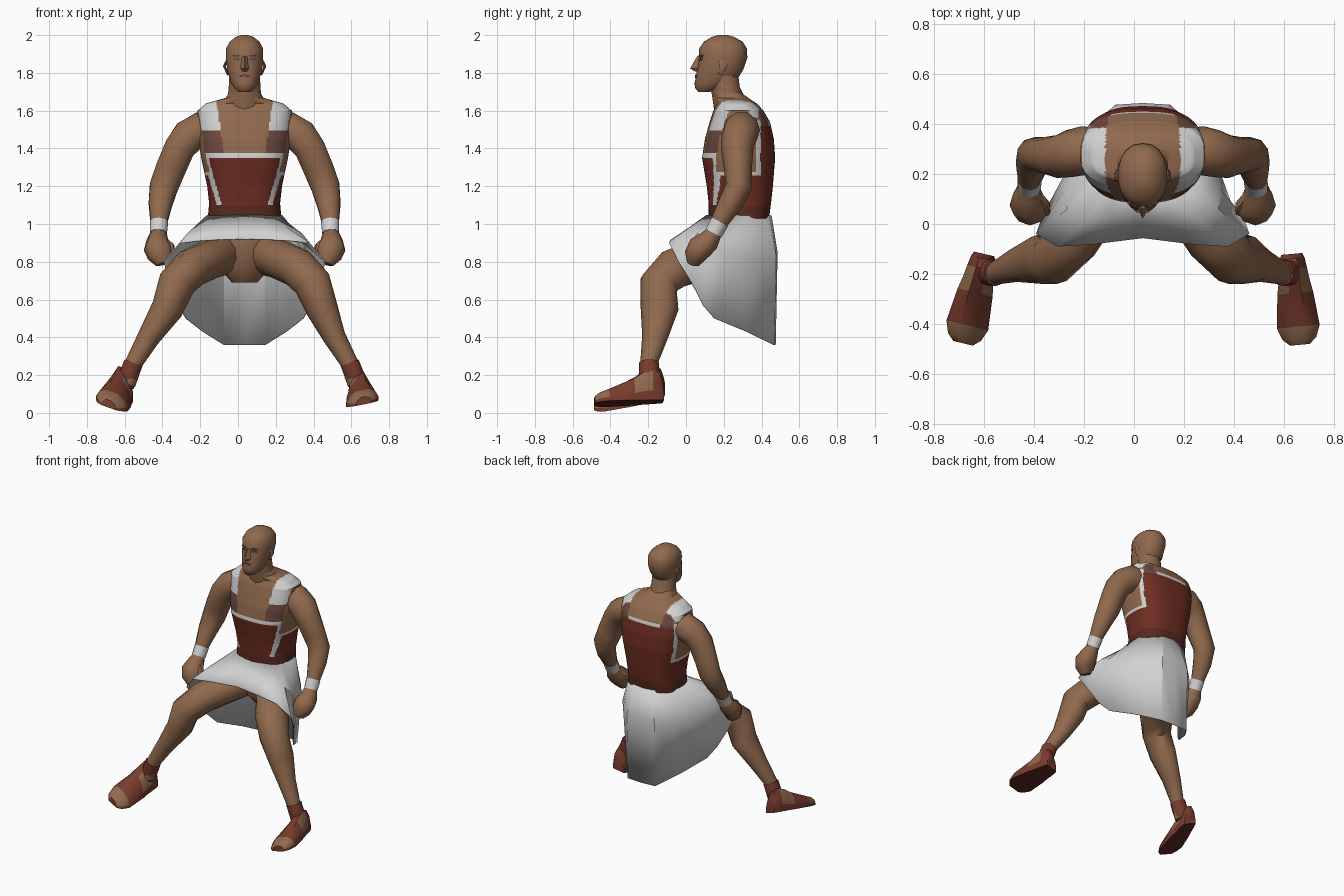
import bpy, bmesh, math
from mathutils import Vector

if "Cube" in bpy.data.objects:
    bpy.data.objects.remove(bpy.data.objects["Cube"])

XC = 0.035  # the figure's own centre line


def mat(name, r, g, b):
    m = bpy.data.materials.new(name)
    m.diffuse_color = (r, g, b, 1)
    m.use_nodes = True
    m.node_tree.nodes["Principled BSDF"].inputs["Base Color"].default_value = m.diffuse_color
    return m


SKIN = mat("skin", 0.28, 0.142, 0.075)
RED = mat("tunic red", 0.155, 0.027, 0.016)
BELT = mat("belt brown", 0.10, 0.022, 0.014)
WHITE = mat("white cloth", 0.64, 0.64, 0.64)
STRAP = mat("strap brown", 0.15, 0.065, 0.05)
SHOE = mat("shoe red", 0.19, 0.045, 0.027)
SOLE = mat("sole dark red", 0.09, 0.02, 0.015)
EYE = mat("eye grey", 0.12, 0.10, 0.13)
LIP = mat("lip", 0.28, 0.085, 0.05)


def loft(name, rings, mats, rule=None, cap=True, closed=True, angle=40):
    """Skin a list of point rings; rule(i, j, centre) picks the material slot."""
    bm = bmesh.new()
    rows = [[bm.verts.new(p) for p in r] for r in rings]
    n = len(rows[0])
    for i in range(len(rows) - 1):
        for j in range(n if closed else n - 1):
            k = (j + 1) % n
            f = bm.faces.new((rows[i][j], rows[i][k], rows[i + 1][k], rows[i + 1][j]))
            if rule:
                f.material_index = rule(i, j, f.calc_center_median())
    if cap:
        bm.faces.new(rows[0])
        bm.faces.new(rows[-1])
    bmesh.ops.recalc_face_normals(bm, faces=bm.faces)
    me = bpy.data.meshes.new(name)
    bm.to_mesh(me)
    bm.free()
    ob = bpy.data.objects.new(name, me)
    bpy.context.collection.objects.link(ob)
    for m in mats:
        me.materials.append(m)
    bpy.ops.object.select_all(action='DESELECT')
    ob.select_set(True)
    bpy.context.view_layer.objects.active = ob
    bpy.ops.object.shade_smooth_by_angle(angle=math.radians(angle))
    return ob


def stack(name, rows, mats, rule=None, n=16, power=1.0, sub=1):
    """Horizontal rings given as (z, half width, front y, back y)."""
    full = []
    for a, b in zip(rows, rows[1:]):
        for s in range(sub):
            full.append([u + (v - u) * s / sub for u, v in zip(a, b)])
    full.append(rows[-1])

    def sp(v):
        return math.copysign(abs(v) ** power, v)
    rings = []
    for z, w, y0, y1 in full:
        ring = []
        for k in range(n):
            t = 2 * math.pi * (k + .5) / n
            ring.append((XC + w * sp(math.cos(t)), (y0 + y1) / 2 + (y1 - y0) / 2 * sp(math.sin(t)), z))
        rings.append(ring)
    return loft(name, rings, mats, rule)


def tube(name, pts, m, s=1, n=10):
    """Limb along (dx, y, z, radius in y, radius in x); s mirrors it."""
    c = [Vector((XC + s * p[0], p[1], p[2])) for p in pts]
    rings = []
    for i, p in enumerate(pts):
        t = (c[min(i + 1, len(c) - 1)] - c[max(i - 1, 0)]).normalized()
        u = Vector((0, 1, 0))
        u = (u - t * t.dot(u)).normalized()
        v = t.cross(u)
        ra, rb = p[3], p[4] if len(p) > 4 else p[3]
        rings.append([c[i] + u * ra * math.cos(a) + v * rb * math.sin(a)
                      for a in (2 * math.pi * k / n for k in range(n))])
    return loft(name, rings, [m], angle=50)


# Torso with painted tunic, trim and shoulder straps
def torso_rule(i, j, c):
    skin, red, belt, white, strap = range(5)
    dx, y, z = abs(c.x - XC), c.y, c.z
    if z < 1.105:
        return belt
    lean = 0.11 + max(0, z - 1.38) * 0.15
    on_strap = lean < dx < lean + 0.1
    if z > 1.56 or (y < 0.28 and z > 1.375):  # straps over chest and shoulders
        if not on_strap:
            return skin
        return strap if y > 0.385 or z < 1.49 else white
    if z > 1.25 and 0.16 < y < 0.395:  # open sides
        return white if min(z - 1.25, 0.395 - y) < 0.025 and z < 1.55 else skin
    if y < 0.28:
        if z > 1.35:
            return white
        return white if abs(dx - (0.135 + (z - 1.1) * 0.28)) < 0.013 else red
    if z < 1.52:
        return red
    return strap if on_strap else (white if z < 1.54 else skin)


stack("torso", [(1.03, .195, .12, .44), (1.11, .188, .12, .45), (1.2, .198, .11, .46),
                (1.35, .23, .085, .472), (1.45, .245, .1, .465), (1.54, .25, .125, .445),
                (1.6, .25, .145, .41), (1.638, .205, .165, .375), (1.668, .1, .15, .33),
                (1.7, .08, .14, .285)],
      [SKIN, RED, BELT, WHITE, STRAP], torso_rule, n=140, power=0.75, sub=8)

# Hips under the skirt
stack("hips", [(.69, .07, .2, .33), (.78, .15, .12, .42), (.93, .18, .12, .44), (1.04, .185, .13, .43)],
      [SKIN], n=12)

# Neck and head
tube("neck", [(0, .245, 1.58, .09, .11), (0, .232, 1.64, .088, .095), (0, .21, 1.71, .076, .085),
              (0, .2, 1.8, .075, .08)], SKIN, n=12)
stack("head", [(1.7, .035, .065, .13), (1.715, .052, .05, .18), (1.745, .072, .045, .25),
               (1.78, .083, .053, .28), (1.82, .094, .058, .305), (1.88, .1, .07, .325),
               (1.93, .099, .07, .322), (1.965, .08, .095, .3), (1.99, .048, .135, .255),
               (2.0, .02, .17, .22)], [SKIN], n=18, power=0.9)
loft("nose", [[(XC - .014, .074, 1.885), (XC, .06, 1.89), (XC + .014, .074, 1.885)],
              [(XC - .024, .065, 1.822), (XC, .022, 1.824), (XC + .024, .065, 1.822)],
              [(XC - .016, .065, 1.808), (XC, .045, 1.808), (XC + .016, .065, 1.808)]], [SKIN], angle=20)


def plate(name, x, y, z, w, h, m, turn=0):
    ring = [(-w, -h * .3), (0, -h), (w, -h * .3), (w, h * .3), (0, h), (-w, h * .3)]
    loft(name, [[(x + a, y + d + turn * a, z + b) for a, b in ring] for d in (0, .009)], [m])


plate("mouth", XC, .047, 1.783, .026, .009, LIP)

# Skirt: waist, middle and hem half outlines as (dx, y, z), front to back
waist = [(.2 * math.sin(a), .28 - .17 * math.cos(a), 1.045) for a in (math.pi * k / 9 for k in range(10))]
middle = [(0, .035, .985), (.12, .025, .985), (.22, .02, .98), (.3, .06, .95), (.315, .13, .9),
          (.31, .2, .85), (.275, .29, .82), (.2, .39, .82), (.11, .475, .83), (0, .482, .85)]
hem = [(0, -.055, .92), (.2, -.08, .915), (.34, -.09, .9), (.425, -.04, .8), (.4, .03, .69),
       (.35, .09, .57), (.31, .15, .5), (.22, .32, .43), (.11, .465, .36), (0, .472, .36)]


def whole(half):
    right = [(XC + x, y, z) for x, y, z in half]
    return right + [(XC - x, y, z) for x, y, z in half[-2:0:-1]]


skirt = loft("skirt", [whole(r) for r in (waist, middle, hem)], [WHITE], cap=False, angle=30)
sol = skirt.modifiers.new("cloth thickness", 'SOLIDIFY')
sol.thickness = 0.006
sol.offset = 0

ARM = [(.16, .305, 1.5, .08), (.23, .295, 1.5, .098), (.295, .282, 1.465, .095), (.345, .27, 1.4, .086),
       (.392, .275, 1.29, .074, .084), (.427, .28, 1.2, .07, .08), (.445, .235, 1.11, .064, .066),
       (.455, .17, 1.0, .045), (.455, .145, .95, .042)]
HAND = [(.455, .15, .955, .042), (.46, .12, .91, .058, .06), (.46, .075, .875, .068, .075),
        (.445, .05, .835, .06, .07), (.43, .04, .79, .035, .04)]
LEG = [(.12, .28, .84, .13, .115), (.18, .1, .815, .12, .105), (.285, -.06, .765, .114, .105),
       (.36, -.145, .685, .1), (.41, -.14, .55, .1, .085), (.49, -.165, .4, .068, .06),
       (.565, -.195, .27, .047), (.605, -.2, .15, .045)]


# Shoe along a heel-to-toe line, with bare toes and side cut-outs
def shoe(side, s, heel, toe, z0, z1, roll):
    h, d = Vector(heel), Vector(toe) - Vector(heel)
    out = Vector((-d.y, d.x)).normalized()
    if out.x * s < 0:
        out = -out
    section = [(-1, 0), (-1, .3), (-.8, .7), (-.35, 1), (.35, 1), (.8, .7), (1, .3), (1, 0)]
    rows = [(0, .042, .1), (.05, .05, .15), (.16, .056, .17), (.29, .062, .155), (.43, .072, .125),
            (.8, .086, .073), (.93, .068, .058), (1, .04, .04)]
    rings = []
    for t, w, ht in rows:
        ring = []
        for a, b in section:
            p = h + d * t + out * w * a
            ring.append((p.x, p.y, max(0, z0 + (z1 - z0) * t + roll * w * a) + ht * b))
        rings.append(ring)

    def rule(i, j, c):
        if j == 7:
            return 1
        if (i >= 5 and 1 <= j <= 5 and c.y < -.4) or (i in (2, 3) and j in (1, 2, 4, 5)):
            return 2
        return 0
    loft(side + "_shoe", rings, [SHOE, SOLE, SKIN], rule)


for s, side, shift in ((-1, "right", .018), (1, "left", -.014)):
    # Arms, wristbands and fists
    tube(side + "_arm", ARM, SKIN, s)
    tube(side + "_wristband", [(.453, .178, 1.01, .05), (.456, .145, .95, .047)], WHITE, s)
    tube(side + "_fist", HAND, SKIN, s, n=8)
    tube(side + "_thumb", [(.43, .12, .91, .025), (.395, .075, .88, .026), (.385, .045, .84, .016)], SKIN, s, n=6)
    # Legs and ankle collars
    leg = [(p[0] + (shift if i > 4 else 0),) + p[1:] for i, p in enumerate(LEG)]
    tube(side + "_leg", leg, SKIN, s, n=12)
    tube(side + "_ankle_collar", [(.57 + shift, -.195, .265, .053), (.595 + shift, -.195, .2, .054),
                                  (.612 + shift, -.19, .14, .046)], SHOE, s)
    # Ears, eyes and brows
    tube(side + "_ear", [(.096, .2, 1.86, .024, .008), (.107, .195, 1.835, .022, .008),
                         (.088, .185, 1.79, .012, .006)], SKIN, s, n=6)
    plate(side + "_eye", XC + s * .038, .073, 1.873, .018, .01, EYE, s * .35)
    plate(side + "_brow", XC + s * .042, .075, 1.891, .022, .006, STRAP, s * .4)

shoe("right", -1, (-.6, -.12), (-.685, -.478), .08, .028, .35)
shoe("left", 1, (.632, -.12), (.665, -.484), .06, .045, .2)
